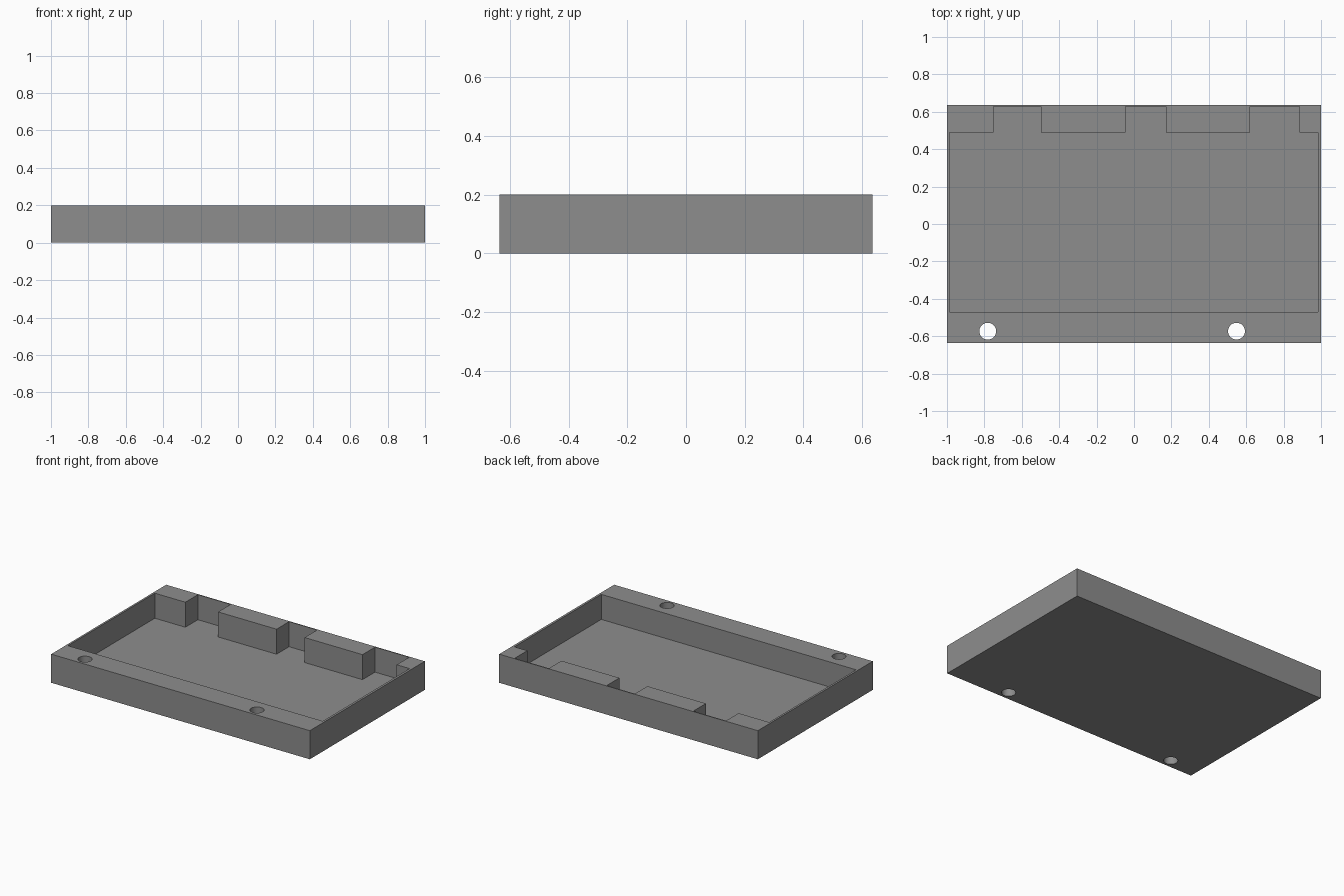
import bpy, bmesh, math

if "Cube" in bpy.data.objects:
    bpy.data.objects.remove(bpy.data.objects["Cube"])

X, Y, H = 1.0, 0.635, 0.2          # half width, half depth, height
FLOOR = 0.025
X0, X1, Y0, Y1 = -0.986, 0.984, -0.47, 0.49   # main pocket
NOTCH_Y = 0.628
NOTCHES = [(-0.75, -0.497), (-0.045, 0.172), (0.62, 0.884)]
HOLES = [(-0.782, -0.573), (0.548, -0.573)]
HOLE_R = 0.045


def prism(name, outline, z0, z1):
    """Extrude a counter-clockwise outline from z0 to z1."""
    bm = bmesh.new()
    face = bm.faces.new([bm.verts.new((x, y, z0)) for x, y in outline])
    ext = bmesh.ops.extrude_face_region(bm, geom=[face])
    bmesh.ops.translate(bm, vec=(0, 0, z1 - z0),
                        verts=[v for v in ext["geom"] if isinstance(v, bmesh.types.BMVert)])
    bmesh.ops.recalc_face_normals(bm, faces=bm.faces[:])
    mesh = bpy.data.meshes.new(name)
    bm.to_mesh(mesh)
    bm.free()
    obj = bpy.data.objects.new(name, mesh)
    bpy.context.collection.objects.link(obj)
    return obj


# Solid tray block
tray = prism("tray", [(-X, -Y), (X, -Y), (X, Y), (-X, Y)], 0, H)
grey = bpy.data.materials.new("mid grey")
grey.diffuse_color = (0.27, 0.27, 0.27, 1)
grey.use_nodes = True
grey.node_tree.nodes["Principled BSDF"].inputs["Base Color"].default_value = grey.diffuse_color
tray.data.materials.append(grey)

# Pocket outline with three notches reaching into the back wall
pocket = [(X0, Y0), (X1, Y0), (X1, Y1)]
for a, b in reversed(NOTCHES):
    pocket += [(b, Y1), (b, NOTCH_Y), (a, NOTCH_Y), (a, Y1)]
pocket.append((X0, Y1))
cutters = [prism("pocket_cutter", pocket, FLOOR, H + 0.1)]

# Screw holes through the front rail
for cx, cy in HOLES:
    ring = [(cx + HOLE_R * math.cos(t), cy + HOLE_R * math.sin(t))
            for t in (math.tau * i / 32 for i in range(32))]
    cutters.append(prism("hole_cutter", ring, -0.1, H + 0.1))

# Cut everything out of the block
bpy.context.view_layer.objects.active = tray
for cutter in cutters:
    mod = tray.modifiers.new("cut", "BOOLEAN")
    mod.operation = "DIFFERENCE"
    mod.solver = "EXACT"
    mod.object = cutter
    bpy.ops.object.modifier_apply(modifier=mod.name)
    bpy.data.objects.remove(cutter)

# Smooth hole walls, sharp edges elsewhere
bpy.ops.object.select_all(action="DESELECT")
tray.select_set(True)
bpy.ops.object.shade_smooth_by_angle(angle=math.radians(30))
